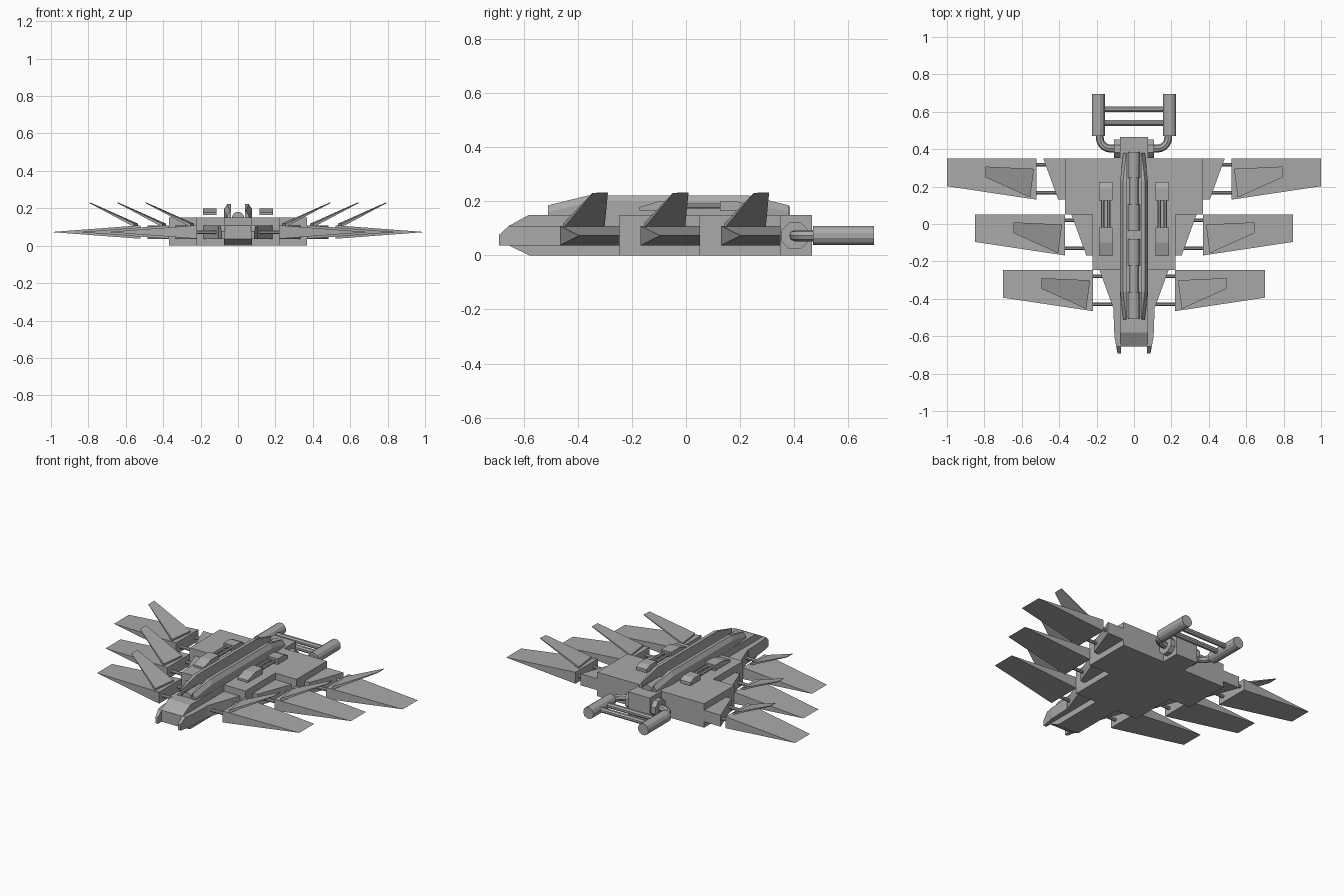
import bpy, bmesh, math
from mathutils import Vector

cube = bpy.data.objects.get("Cube")
if cube:
    bpy.data.objects.remove(cube)

grey = bpy.data.materials.new("hull_grey")
grey.use_nodes = True
grey.diffuse_color = (0.4, 0.4, 0.4, 1)
grey.node_tree.nodes["Principled BSDF"].inputs["Base Color"].default_value = (0.4, 0.4, 0.4, 1)

MID, LOW, HIGH, TOP = 0.073, 0.037, 0.109, 0.15


def finish(name, bm, mirror):
    bmesh.ops.recalc_face_normals(bm, faces=bm.faces)
    mesh = bpy.data.meshes.new(name)
    bm.to_mesh(mesh)
    bm.free()
    mesh.materials.append(grey)
    obj = bpy.data.objects.new(name, mesh)
    bpy.context.collection.objects.link(obj)
    if mirror:
        obj.modifiers.new("mirror", "MIRROR").use_axis[0] = True
    return obj


def loft(name, rings, mirror=True):
    """Solid through matching closed rings of points."""
    bm = bmesh.new()
    loops = [[bm.verts.new(p) for p in ring] for ring in rings]
    n = len(loops[0])
    for a, b in zip(loops, loops[1:]):
        for i in range(n):
            j = (i + 1) % n
            bm.faces.new((a[i], a[j], b[j], b[i]))
    bm.faces.new(loops[0])
    bm.faces.new(loops[-1])
    bmesh.ops.remove_doubles(bm, verts=bm.verts, dist=0.0005)
    return finish(name, bm, mirror)


def plan(name, outline, z0, z1, mirror=True):
    return loft(name, [[(x, y, z) for x, y in outline] for z in (z0, z1)], mirror)


def side(name, profile, x0, x1, mirror=True):
    return loft(name, [[(x, y, z) for y, z in profile] for x in (x0, x1)], mirror)


def box(name, x0, x1, y0, y1, z0, z1, mirror=True):
    return plan(name, [(x0, y0), (x1, y0), (x1, y1), (x0, y1)], z0, z1, mirror)


def rod(name, start, end, radius, sides=8, mirror=True):
    a, b = Vector(start), Vector(end)
    turn = (b - a).to_track_quat("Z", "Y")
    spin = [(i + 0.5) * math.tau / sides for i in range(sides)]
    ring = [turn @ Vector((radius * math.cos(t), radius * math.sin(t), 0)) for t in spin]
    return loft(name, [[p + c for p in ring] for c in (a, b)], mirror)


# Central hull with chamfered nose, and the two stepped hull blocks
side("central_hull", [(0.465, 0), (0.465, TOP), (-0.58, TOP), (-0.655, HIGH),
                      (-0.655, LOW), (-0.58, 0)], -0.075, 0.075, False)
box("rear_hull_block", -0.37, 0.37, 0.05, 0.35, 0, TOP, False)
box("middle_hull_block", -0.223, 0.223, -0.245, 0.05, 0, TOP, False)

# Three rows of sponsons, struts, wings and canted fins
for row, name in enumerate(("rear", "middle", "front")):
    root, back = 0.52 - 0.15 * row, 0.35 - 0.298 * row
    front = back - 0.22
    plan(name + "_sponson", [(0.05, back), (root - 0.035, back),
                             (root - 0.115, front), (0.05, front)], LOW, HIGH)
    for k, y in enumerate((back - 0.033, back - 0.182)):
        rod(f"{name}_strut_{k}", (root - 0.16, y, MID), (root + 0.02, y, MID), 0.01)
    tip = root + 0.48
    loft(name + "_wing", [
        [(root, back, LOW), (root, back, HIGH), (root, front, HIGH), (root, front, LOW)],
        [(tip, back, MID), (tip, back, MID), (tip, back - 0.148, MID), (tip, back - 0.148, MID)]])
    x, end = root + 0.015, root + 0.275
    loft(name + "_fin", [
        [(x, back - 0.055, 0.105), (x, back - 0.055, 0.118),
         (x + 0.02, front + 0.012, 0.118), (x + 0.02, front + 0.012, 0.1)],
        [(end, back - 0.043, 0.229), (end, back - 0.043, 0.233),
         (end, back - 0.1, 0.231), (end, back - 0.1, 0.228)]])

# Nose prongs
loft("nose_prong", [[(0.07, y, lo), (out, y, lo), (out, y, hi), (0.07, y, hi)]
                    for y, out, lo, hi in ((-0.46, 0.11, LOW, HIGH), (-0.6, 0.105, LOW, HIGH),
                                           (-0.655, 0.095, LOW, HIGH), (-0.692, 0.088, LOW, 0.075))])

# Twin spine rails with bevelled outer edges
loft("spine_rail", [[(0.037, y, TOP - 0.01), (out, y, TOP - 0.01), (out, y, hi - 0.025),
                     (out - 0.016, y, hi), (0.037, y, hi)]
                    for y, out, hi in ((-0.51, 0.058, 0.185), (-0.36, 0.074, 0.222),
                                       (0.23, 0.074, 0.222), (0.38, 0.058, 0.185))])

# Stepped barrels lying between the rails
for k, (start, stop) in enumerate(((-0.505, -0.08), (-0.035, 0.385))):
    third = (stop - start) / 3
    rod(f"spine_barrel_{k}", (0, start + 0.01, TOP), (0, stop - 0.01, TOP), 0.024, 12, False)
    for j, y in enumerate((start, stop - third)):
        rod(f"spine_collar_{k}_{j}", (0, y, TOP), (0, y + third, TOP), 0.032, 12, False)

# Deck guns
side("gun_front_block", [(-0.172, 0.165), (-0.172, 0.178), (-0.1, 0.2),
                         (-0.02, 0.2), (-0.02, 0.165)], 0.116, 0.188)
side("gun_rear_block", [(0.125, 0.165), (0.125, 0.2), (0.19, 0.2),
                        (0.225, 0.185), (0.225, 0.165)], 0.116, 0.188)
for k, x in enumerate((0.134, 0.168)):
    rod(f"gun_rod_{k}", (x, -0.03, 0.183), (x, 0.14, 0.183), 0.01)

# Tail engines, cross bars and mounts
rod("engine_cylinder", (0.19, 0.47, MID), (0.19, 0.695, MID), 0.036, 12)
for k, y in enumerate((0.54, 0.613)):
    rod(f"engine_cross_bar_{k}", (-0.17, y, MID), (0.17, y, MID), 0.016, 8, False)
rod("pipe_mount", (0.07, 0.403, MID), (0.107, 0.403, MID), 0.054, 8)

# Bent pipes joining the engines to the mounts
for s, word in ((1, "left"), (-1, "right")):
    curve = bpy.data.curves.new(word + "_engine_pipe", "CURVE")
    curve.dimensions = "3D"
    curve.bevel_depth = 0.021
    curve.bevel_resolution = 2
    path = [(0.1, 0.403), (0.125, 0.403)]
    for i in range(1, 6):
        t = i * math.pi / 10
        path.append((0.125 + 0.058 * math.sin(t), 0.461 - 0.058 * math.cos(t)))
    path.append((0.183, 0.48))
    spline = curve.splines.new("POLY")
    spline.points.add(len(path) - 1)
    for point, (x, y) in zip(spline.points, path):
        point.co = (s * x, y, MID, 1)
    spline.use_smooth = False
    curve.materials.append(grey)
    bpy.context.collection.objects.link(bpy.data.objects.new(word + "_engine_pipe", curve))
